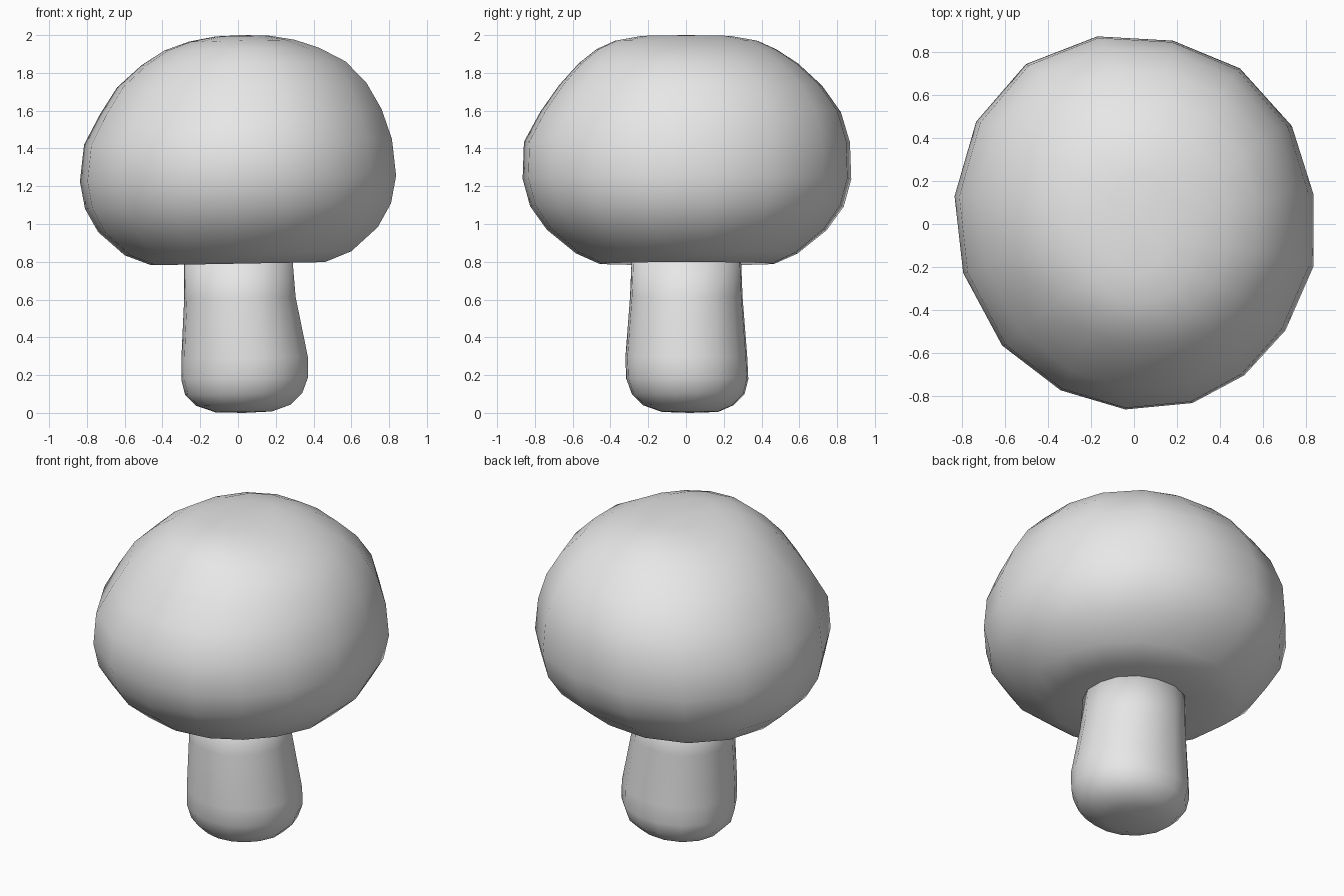
import bpy
import bmesh

if "Cube" in bpy.data.objects:
    bpy.data.objects.remove(bpy.data.objects["Cube"], do_unlink=True)

# One plain grey for the whole mushroom
grey = bpy.data.materials.new("plain grey")
grey.use_nodes = True
colour = (0.8, 0.8, 0.8, 1.0)
grey.diffuse_color = colour
grey.node_tree.nodes["Principled BSDF"].inputs["Base Color"].default_value = colour

# Slightly uneven hand-shaped outline, counter-clockwise
outline = [(.83, .14), (.73, .46), (.49, .73), (.18, .86),
           (-.17, .88), (-.5, .75), (-.73, .48), (-.83, .13),
           (-.79, -.23), (-.61, -.57), (-.34, -.78), (-.04, -.87),
           (.27, -.84), (.51, -.71), (.7, -.5), (.83, -.2)]
half_width = max(abs(x) for x, y in outline)
half_depth = max(abs(y) for x, y in outline)
unit_outline = [(x / half_width, y / half_depth) for x, y in outline]


def lofted_part(name, rings, bottom, top, lean):
    """Skin stacked rings (height, centre x, centre y, half width, half depth)
    and close both ends with a fan around a middle point."""
    bm = bmesh.new()
    loops = []
    for height, centre_x, centre_y, wide, deep in rings:
        loop = []
        for x, y in unit_outline:
            px, py = centre_x + x * wide, centre_y + y * deep
            loop.append(bm.verts.new((px, py, height + lean * px)))
        loops.append(loop)

    count = len(unit_outline)
    for lower, upper in zip(loops, loops[1:]):
        for i in range(count):
            j = (i + 1) % count
            bm.faces.new((lower[i], lower[j], upper[j], upper[i]))

    for loop, ring, height in ((loops[0], rings[0], bottom),
                               (loops[-1], rings[-1], top)):
        middle = bm.verts.new((ring[1], ring[2], height))
        for i in range(count):
            bm.faces.new((loop[i], loop[(i + 1) % count], middle))

    bmesh.ops.recalc_face_normals(bm, faces=bm.faces)
    for face in bm.faces:
        face.smooth = True

    mesh = bpy.data.meshes.new(name)
    bm.to_mesh(mesh)
    bm.free()
    mesh.materials.append(grey)
    part = bpy.data.objects.new(name, mesh)
    bpy.context.collection.objects.link(part)
    return part


# Stem, wider and rounded at the foot, running up into the cap
stem_rings = [(.005, .03, .02, .15, .15),
              (.04, .03, .01, .25, .24),
              (.1, .03, .01, .31, .3),
              (.18, .035, .005, .335, .325),
              (.29, .035, 0, .335, .325),
              (.61, .01, 0, .295, .3),
              (.85, 0, 0, .285, .29)]
lofted_part("stem", stem_rings, 0, .85, .015)

# Broad domed cap with a gently hollow underside
cap_rings = [(.805, 0, 0, .24, .24),
             (.79, 0, 0, .46, .465),
             (.845, 0, 0, .6, .59),
             (.97, 0, 0, .74, .745),
             (1.095, 0, 0, .81, .835),
             (1.24, 0, 0, .837, .875),
             (1.435, 0, 0, .815, .868),
             (1.595, .015, .02, .745, .8),
             (1.735, .02, .02, .66, .7),
             (1.85, .03, .01, .54, .585),
             (1.925, .02, 0, .41, .48),
             (1.97, .02, 0, .28, .38),
             (1.995, .02, 0, .14, .24)]
lofted_part("cap", cap_rings, .81, 2, .018)
